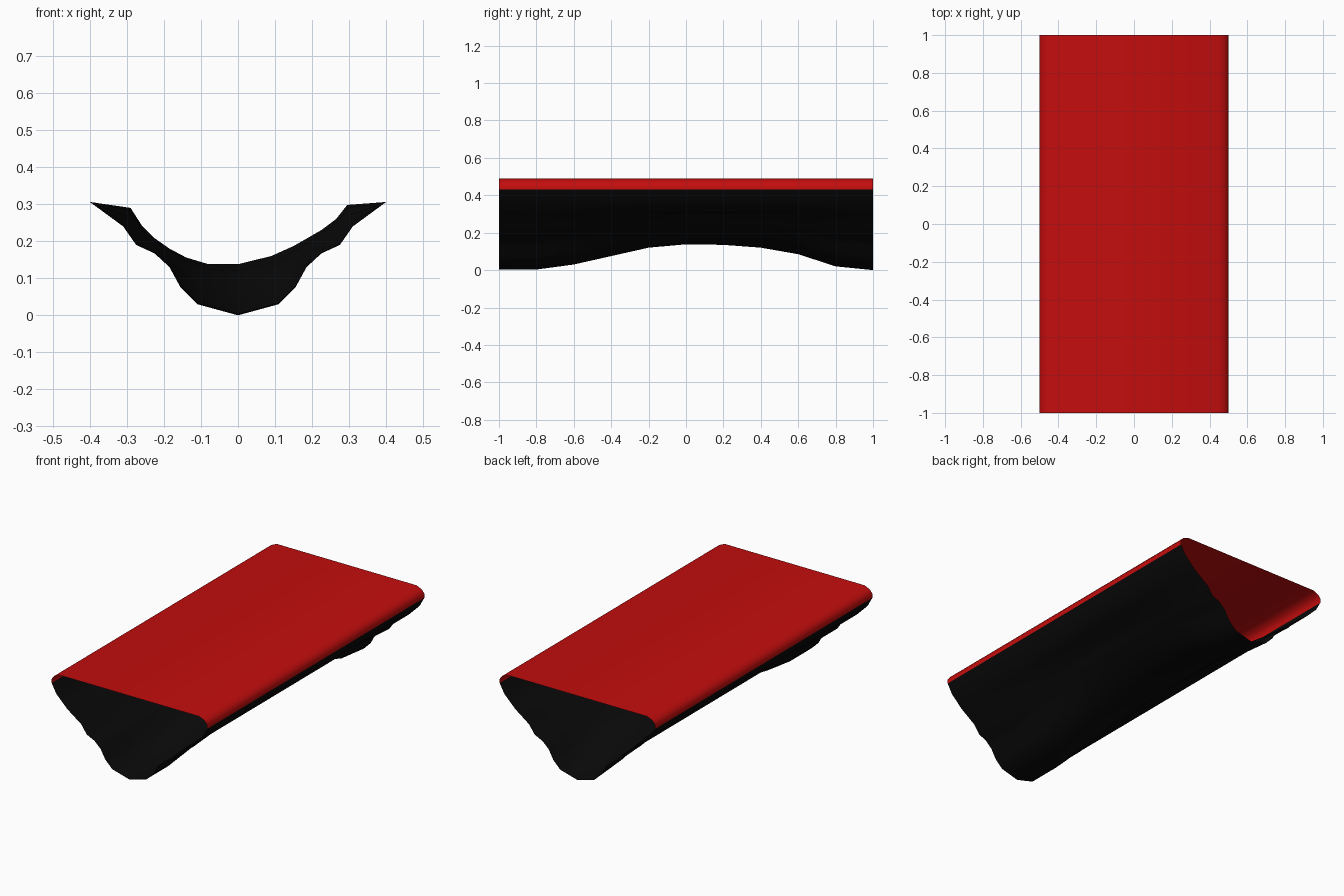
import bpy

cube = bpy.data.objects.get("Cube")
if cube:
    bpy.data.objects.remove(cube, do_unlink=True)


def make_material(name, colour):
    mat = bpy.data.materials.new(name)
    mat.use_nodes = True
    mat.diffuse_color = colour
    mat.node_tree.nodes["Principled BSDF"].inputs["Base Color"].default_value = colour
    return mat


def loft(name, sections, mats):
    """Join a row of open cross-sections into one smooth sheet."""
    n = len(sections[0])
    verts = [p for s in sections for p in s]
    faces = [(r * n + i, r * n + i + 1, (r + 1) * n + i + 1, (r + 1) * n + i)
             for r in range(len(sections) - 1) for i in range(n - 1)]
    mesh = bpy.data.meshes.new(name)
    mesh.from_pydata(verts, [], faces)
    for mat in mats:
        mesh.materials.append(mat)
    obj = bpy.data.objects.new(name, mesh)
    bpy.context.collection.objects.link(obj)
    bpy.context.view_layer.objects.active = obj
    obj.select_set(True)
    bpy.ops.object.shade_smooth_by_angle(angle=0.9)
    obj.select_set(False)
    return obj


red = make_material("red", (0.55, 0.004, 0.004, 1))
black = make_material("black", (0.003, 0.003, 0.003, 1))

# Flat deck with rounded long edges
edge = [(0.5, 0.43), (0.5, 0.455), (0.485, 0.475), (0.45, 0.49)]
deck = edge + [(-x, z) for x, z in reversed(edge)]
loft("deck", [[(x, y, z) for x, z in deck] for y in (-1, 1)], [red])

# Underside: deep at the open ends, arched up in the middle
rim = [(0.4, 0.306), (0.47, 0.375), (0.5, 0.43)]
end = [(0.11, 0.03), (0.155, 0.075), (0.185, 0.13),
       (0.225, 0.167), (0.275, 0.19), (0.31, 0.24)]
mid_left = [(0.09, 0.16), (0.15, 0.187), (0.225, 0.23),
            (0.245, 0.245), (0.265, 0.26), (0.295, 0.298)]
mid_right = [(0.08, 0.138), (0.14, 0.156), (0.185, 0.18),
             (0.225, 0.208), (0.26, 0.243), (0.29, 0.29)]
keel = [0.003, 0.003, 0.03, 0.075, 0.12, 0.138, 0.135, 0.12, 0.085, 0.02, 0]


def half(mid, w, side, y):
    pts = [(a + (c - a) * w, b + (d - b) * w) for (a, b), (c, d) in zip(end, mid)]
    return [(side * x, y, z) for x, z in pts + rim]


sections = []
for i, z in enumerate(keel):
    y, w = -1 + i * 0.2, z / 0.138
    sections.append(half(mid_right, w, -1, y)[::-1] + [(0, y, z)]
                    + half(mid_left, w, 1, y))
hull = loft("underside", sections, [black, red])
